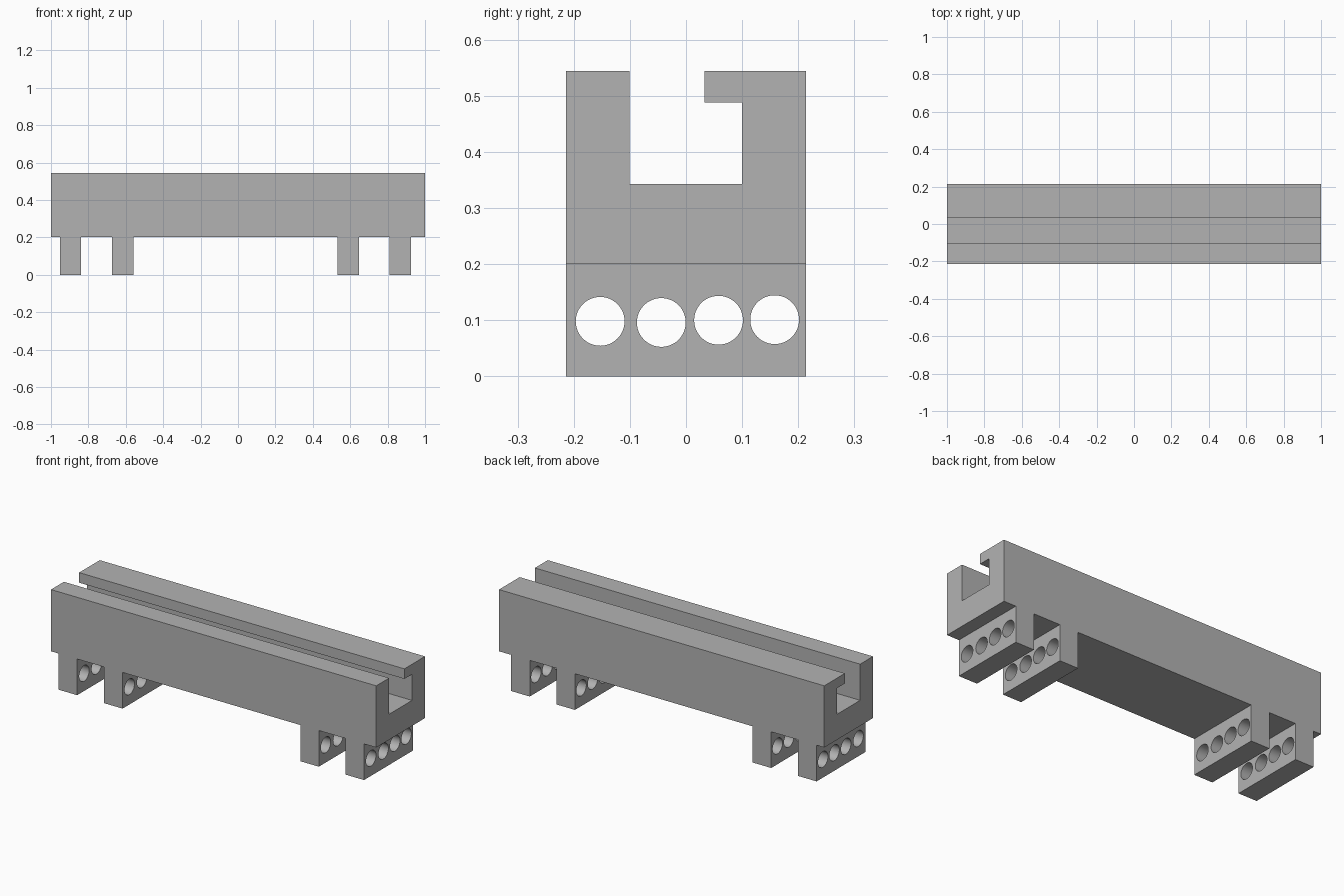
import bpy, bmesh, math
from mathutils import Matrix, Vector

cube = bpy.data.objects.get("Cube")
if cube:
    bpy.data.objects.remove(cube, do_unlink=True)

HALF_DEPTH = 0.214
BODY_BOTTOM, BODY_TOP = 0.201, 0.544

grey = bpy.data.materials.new("plain_grey")
grey.use_nodes = True
grey.diffuse_color = (0.45, 0.45, 0.45, 1)
grey.node_tree.nodes["Principled BSDF"].inputs["Base Color"].default_value = grey.diffuse_color


def add_object(name, bm):
    bmesh.ops.recalc_face_normals(bm, faces=bm.faces)
    mesh = bpy.data.meshes.new(name)
    bm.to_mesh(mesh)
    bm.free()
    mesh.materials.append(grey)
    obj = bpy.data.objects.new(name, mesh)
    bpy.context.collection.objects.link(obj)
    return obj


def extrude_profile(name, points, x0, x1):
    """Sweep a closed (y, z) outline along x."""
    bm = bmesh.new()
    face = bm.faces.new([bm.verts.new((x0, y, z)) for y, z in points])
    swept = bmesh.ops.extrude_face_region(bm, geom=[face], use_keep_orig=True)["geom"]
    verts = [g for g in swept if isinstance(g, bmesh.types.BMVert)]
    bmesh.ops.translate(bm, verts=verts, vec=Vector((x1 - x0, 0, 0)))
    return add_object(name, bm)


# Slotted beam with an overhanging lip on the back wall
extrude_profile("slotted_beam", [
    (-HALF_DEPTH, BODY_BOTTOM), (HALF_DEPTH, BODY_BOTTOM),
    (HALF_DEPTH, BODY_TOP), (0.033, BODY_TOP), (0.033, 0.488),
    (0.1, 0.488), (0.1, 0.343), (-0.101, 0.343),
    (-0.101, BODY_TOP), (-HALF_DEPTH, BODY_TOP)], -1, 1)

# Round rods that bore the four holes through every foot
bm = bmesh.new()
for y, z in [(-0.153, 0.098), (-0.044, 0.096), (0.058, 0.1), (0.158, 0.101)]:
    bmesh.ops.create_cone(
        bm, cap_ends=True, segments=48, radius1=0.0435, radius2=0.0435, depth=3,
        matrix=Matrix.Translation((0, y, z)) @ Matrix.Rotation(math.pi / 2, 4, "Y"))
cutter = add_object("hole_cutter", bm)
cutter.hide_render = True

# Four drilled feet
foot_outline = [(-HALF_DEPTH, 0), (HALF_DEPTH, 0),
                (HALF_DEPTH, BODY_BOTTOM), (-HALF_DEPTH, BODY_BOTTOM)]
feet = {"right_outer_foot": -0.953, "right_inner_foot": -0.674,
        "left_inner_foot": 0.533, "left_outer_foot": 0.811}
for name, x in feet.items():
    foot = extrude_profile(name, foot_outline, x, x + 0.114)
    bore = foot.modifiers.new("bore", "BOOLEAN")
    bore.operation = "DIFFERENCE"
    bore.solver = "EXACT"
    bore.object = cutter
    bpy.ops.object.select_all(action="DESELECT")
    foot.select_set(True)
    bpy.context.view_layer.objects.active = foot
    bpy.ops.object.modifier_apply(modifier=bore.name)
    bpy.ops.object.shade_smooth_by_angle(angle=math.radians(30))

bpy.data.objects.remove(cutter, do_unlink=True)
